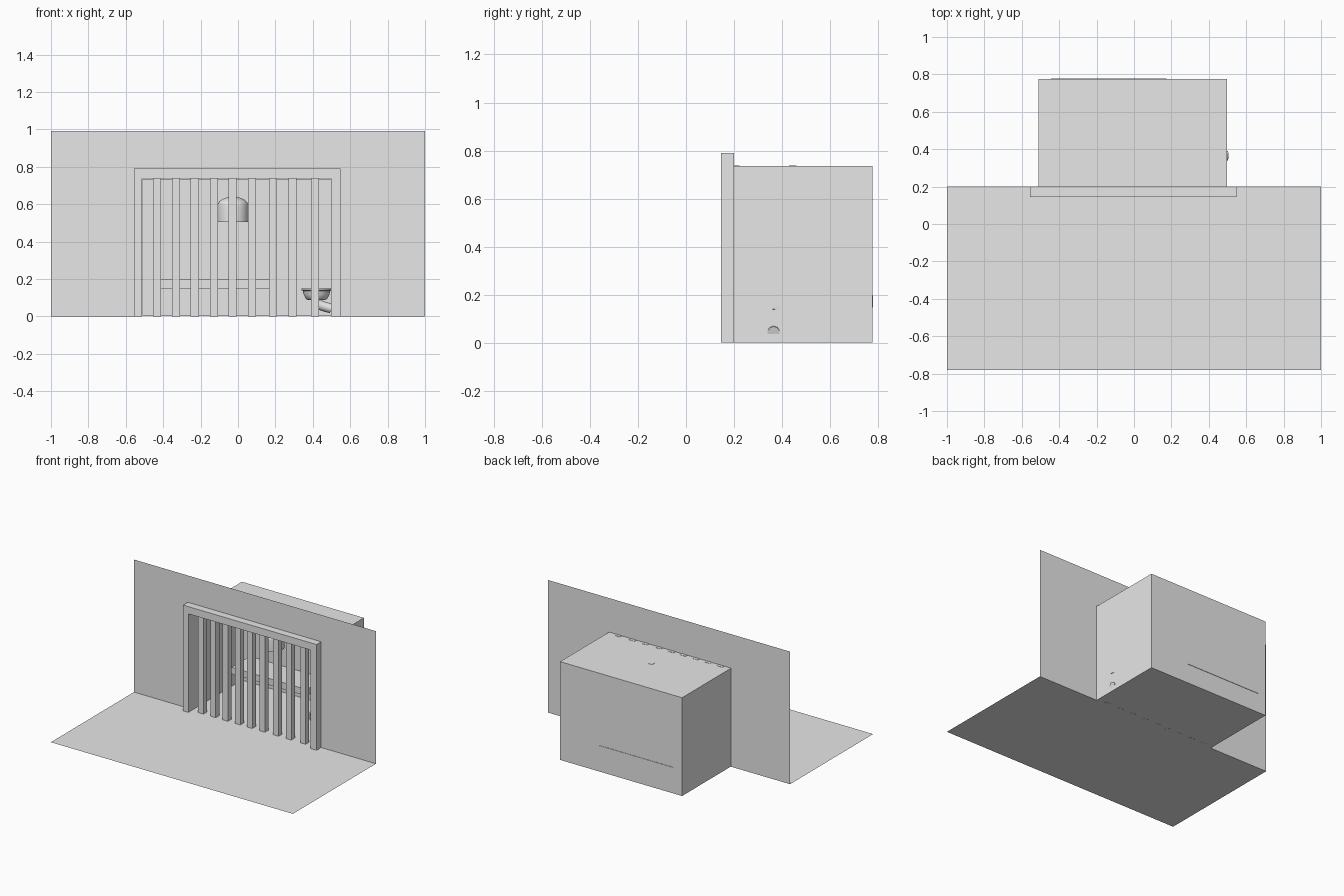
import bpy, bmesh, math
from mathutils import Vector

if "Cube" in bpy.data.objects:
    bpy.data.objects.remove(bpy.data.objects["Cube"], do_unlink=True)

gray = bpy.data.materials.new("plain_gray")
gray.use_nodes = True
gray.diffuse_color = (0.8, 0.8, 0.8, 1)
gray.node_tree.nodes["Principled BSDF"].inputs["Base Color"].default_value = (0.8, 0.8, 0.8, 1)


def finish(name, bm, smooth=False):
    mesh = bpy.data.meshes.new(name)
    bm.to_mesh(mesh)
    bm.free()
    mesh.materials.append(gray)
    obj = bpy.data.objects.new(name, mesh)
    bpy.context.collection.objects.link(obj)
    if smooth:
        bpy.ops.object.select_all(action='DESELECT')
        obj.select_set(True)
        bpy.context.view_layer.objects.active = obj
        bpy.ops.object.shade_smooth_by_angle(angle=math.radians(40))
    return obj


def sheet(name, points):
    bm = bmesh.new()
    bm.faces.new([bm.verts.new(p) for p in points])
    return finish(name, bm)


def box(name, low, high, open_front=False):
    low, high = Vector(low), Vector(high)
    bm = bmesh.new()
    bmesh.ops.create_cube(bm, size=1)
    for v in bm.verts:
        v.co = (low + high) / 2 + v.co * (high - low)
    if open_front:
        bm.normal_update()
        front = [f for f in bm.faces if f.normal.y < -0.9]
        bmesh.ops.delete(bm, geom=front, context='FACES')
    return finish(name, bm)


def lathe(name, centre, profile, sides=32):
    """Spin a (radius, height) profile around a vertical axis."""
    bm = bmesh.new()
    verts = [bm.verts.new((r, 0, z)) for r, z in profile]
    edges = [bm.edges.new(pair) for pair in zip(verts, verts[1:])]
    bmesh.ops.spin(bm, geom=verts + edges, axis=(0, 0, 1), cent=(0, 0, 0),
                   angle=math.tau, steps=sides, use_duplicate=False)
    bmesh.ops.remove_doubles(bm, verts=bm.verts, dist=0.0005)
    bmesh.ops.recalc_face_normals(bm, faces=bm.faces)
    bmesh.ops.translate(bm, verts=bm.verts, vec=centre)
    return finish(name, bm, smooth=True)


# Main room: floor sheet and wall sheet with a doorway cut to the floor
LEFT, RIGHT, TOP = -0.555, 0.547, 0.79
WALL_Y = 0.2
sheet("floor", [(-1, -0.78, 0), (1, -0.78, 0), (1, WALL_Y, 0), (-1, WALL_Y, 0)])
outline = [(-1, 0), (LEFT, 0), (LEFT, TOP), (RIGHT, TOP), (RIGHT, 0),
           (1, 0), (1, 0.99), (-1, 0.99)]
sheet("wall", [(x, WALL_Y, z) for x, z in outline])

# Cell: thin shell, open at the front
box("cell_shell", (-0.511, 0.15, 0.001), (0.497, 0.776, 0.735), open_front=True)

# Door frame
F0, F1 = 0.145, WALL_Y
box("frame_right_post", (LEFT, F0, 0), (-0.512, F1, TOP))
box("frame_left_post", (0.498, F0, 0), (RIGHT, F1, TOP))
box("frame_lintel", (-0.512, F0, 0.736), (0.498, F1, TOP))

# Upright bars
for i, x in enumerate((-0.433, -0.332, -0.231, -0.129, -0.03, 0.075, 0.187, 0.292, 0.411)):
    box(f"bar_{i + 1}", (x - 0.022, 0.18, 0), (x + 0.022, 0.222, 0.737))

# Bunk fixed to the back wall
box("bunk", (-0.445, 0.56, 0.147), (0.175, 0.779, 0.196))

# Hanging lamp: open dome shade and cord
R = 0.083
dome = [(R, 0.505), (R, 0.59)]
dome += [(R * math.cos(a), 0.59 + 0.05 * math.sin(a))
         for a in (math.pi / 2 * k / 8 for k in range(1, 9))]
lathe("lamp_shade", (-0.027, 0.445, 0), dome)
box("lamp_cord", (-0.042, 0.43, 0.635), (-0.012, 0.46, 0.737))

# Basin against the side wall: hollow bowl
bowl = [(0, 0.087), (0.045, 0.087), (0.058, 0.095), (0.068, 0.115), (0.073, 0.137),
        (0.08, 0.14), (0.08, 0.15), (0.068, 0.15), (0.062, 0.13), (0.045, 0.105), (0, 0.1)]
lathe("basin_bowl", (0.42, 0.365, 0), bowl)

# Drain pipe bending from the bowl into the side wall
path = bpy.data.curves.new("basin_pipe", 'CURVE')
path.dimensions = '3D'
path.bevel_depth = 0.026
path.bevel_resolution = 3
path.use_fill_caps = True
line = path.splines.new('BEZIER')
line.bezier_points.add(1)
for point, co, handle in zip(line.bezier_points,
                             ((0.415, 0.365, 0.09), (0.499, 0.365, 0.042)),
                             ((0, 0, -0.03), (0.04, 0, -0.012))):
    point.co = co
    point.handle_right = Vector(co) + Vector(handle)
    point.handle_left = Vector(co) - Vector(handle)
path.materials.append(gray)
bpy.context.collection.objects.link(bpy.data.objects.new("basin_pipe", path))
